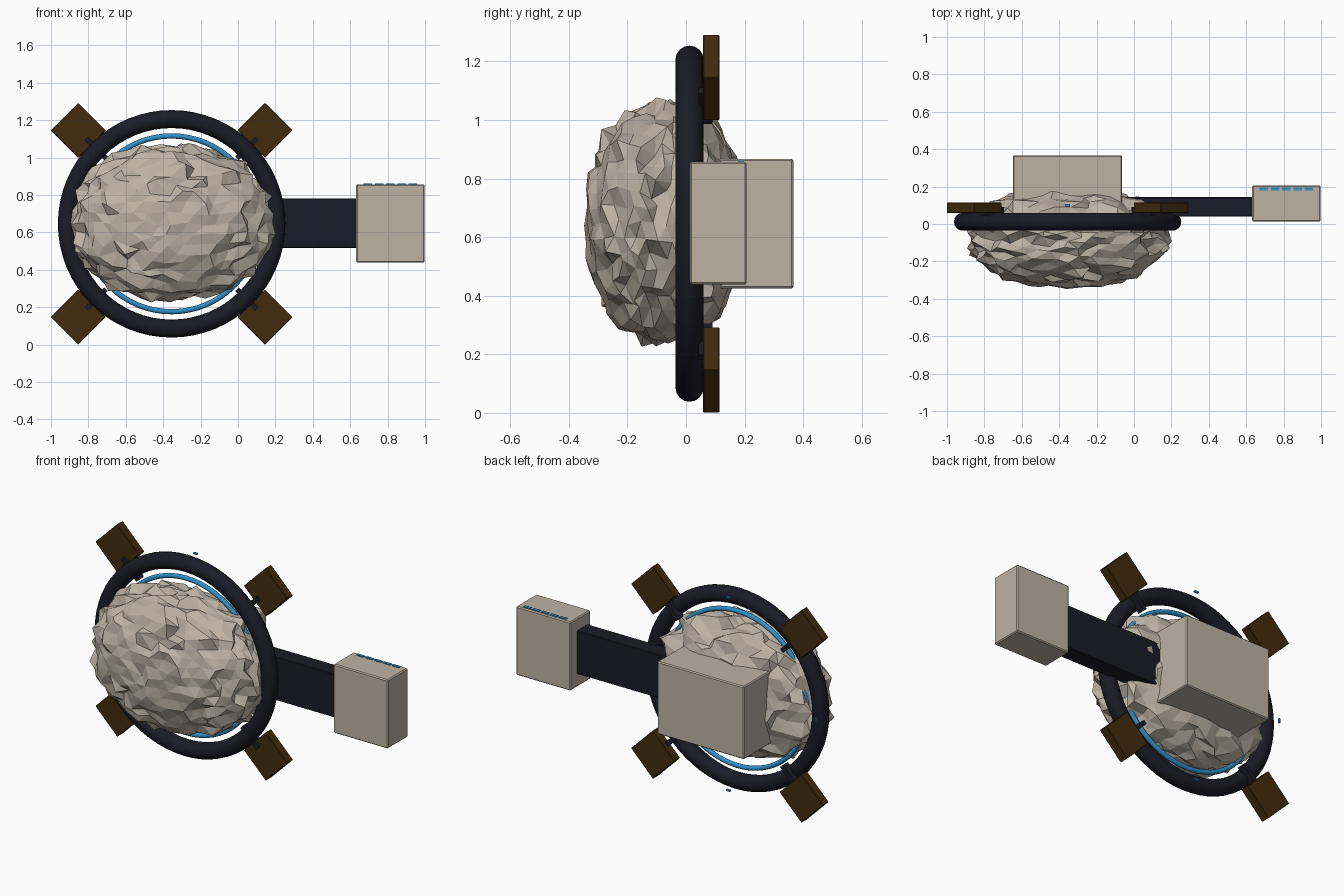
import bpy, bmesh, math, random
from mathutils import Vector, Matrix, noise

if "Cube" in bpy.data.objects:
    bpy.data.objects.remove(bpy.data.objects["Cube"])

random.seed(7)
CX, CZ = -0.355, 0.646          # ring centre


def material(name, rgb):
    m = bpy.data.materials.new(name)
    m.diffuse_color = (*rgb, 1)
    m.use_nodes = True
    m.node_tree.nodes["Principled BSDF"].inputs["Base Color"].default_value = m.diffuse_color
    return m


STONE = material("warm grey", (0.51, 0.45, 0.37))
DARK = material("dark navy", (0.011, 0.011, 0.02))
BROWN = material("dark brown", (0.052, 0.025, 0.004))
BLUE = material("bright blue", (0.03, 0.28, 0.58))


def finish(name, bm, mat):
    me = bpy.data.meshes.new(name)
    bm.to_mesh(me)
    bm.free()
    me.materials.append(mat)
    ob = bpy.data.objects.new(name, me)
    bpy.context.collection.objects.link(ob)
    return ob


def box(name, lo, hi, mat, bevel=0.0, turn=None):
    """Box between two corners; turn is an optional matrix applied afterwards."""
    bm = bmesh.new()
    bmesh.ops.create_cube(bm, size=1)
    for v in bm.verts:
        v.co = Vector([l + (c + 0.5) * (h - l) for c, l, h in zip(v.co, lo, hi)])
    if bevel:
        bmesh.ops.bevel(bm, geom=bm.edges[:], offset=bevel, segments=1, affect='EDGES')
    if turn:
        bm.transform(turn)
    return finish(name, bm, mat)


def ring(name, major, minor, y, mat):
    bpy.ops.mesh.primitive_torus_add(
        major_radius=major, minor_radius=minor, major_segments=64, minor_segments=16,
        location=(CX, y, CZ), rotation=(math.pi / 2, 0, 0))
    ob = bpy.context.object
    ob.name = name
    ob.data.materials.append(mat)
    bpy.ops.object.shade_smooth()


def around(angle):
    """Turn a part built along +x to an angle about the ring axis."""
    return Matrix.Translation((CX, 0, CZ)) @ Matrix.Rotation(math.radians(angle), 4, 'Y')


# Jagged rock: a roughened ellipsoid, squarer at the rear than at the front
bm = bmesh.new()
bmesh.ops.create_icosphere(bm, subdivisions=4, radius=1)
for v in bm.verts:
    d = v.co.normalized()
    e = 2.15 + 0.35 * max(0.0, min(1.0, d.y * 2 + 0.3))
    squareness = sum(abs(c) ** e for c in d) ** (-1 / e)
    patch = min(1.0, max(0.4, 0.75 + noise.noise(d * 3 + Vector((5, 2, 1)))))
    rough = 1 + 0.03 * noise.noise(d * 2.3) + 0.07 * noise.noise(d * 7)
    rough += patch * random.uniform(-0.06, 0.06)
    jitter = Vector([random.uniform(-0.05, 0.05) * patch for _ in range(3)])
    p = d * squareness * rough + jitter
    v.co = Vector((-0.355 + 0.525 * p.x, -0.075 + (0.255 if p.y > 0 else 0.265) * p.y, 0.65 + 0.405 * p.z))
finish("rock", bm, STONE)

# Outer ring and glowing inner ring
ring("outer_ring", 0.56, 0.048, 0.012, DARK)
ring("inner_glow_ring", 0.47, 0.014, 0.012, BLUE)

# Four diagonal panels with their struts
for i in range(4):
    t = around(45 + 90 * i)
    box(f"panel_{i + 1}", (0.602, 0.058, -0.104), (0.81, 0.114, 0.104), BROWN, 0.003, t)
    box(f"strut_{i + 1}", (0.495, 0.042, -0.013), (0.645, 0.09, 0.013), DARK, 0, t)

# Four small marker lights behind the ring
for i in range(4):
    box(f"marker_light_{i + 1}", (0.582, 0.094, -0.013), (0.591, 0.106, 0.013), BLUE, 0, around(90 * i))

# Rear housing, side arm and end module
box("rear_housing", (-0.647, 0.05, 0.425), (-0.063, 0.367, 0.867), STONE, 0.006)
box("side_arm", (-0.1, 0.04, 0.518), (0.65, 0.144, 0.782), DARK, 0.004)
box("end_module", (0.632, 0.013, 0.439), (0.998, 0.207, 0.857), STONE, 0.006)

# Row of light strips on top of the end module
for i in range(5):
    x = 0.672 + i * 0.06
    box(f"light_strip_{i + 1}", (x, 0.178, 0.855), (x + 0.045, 0.196, 0.862), BLUE)
